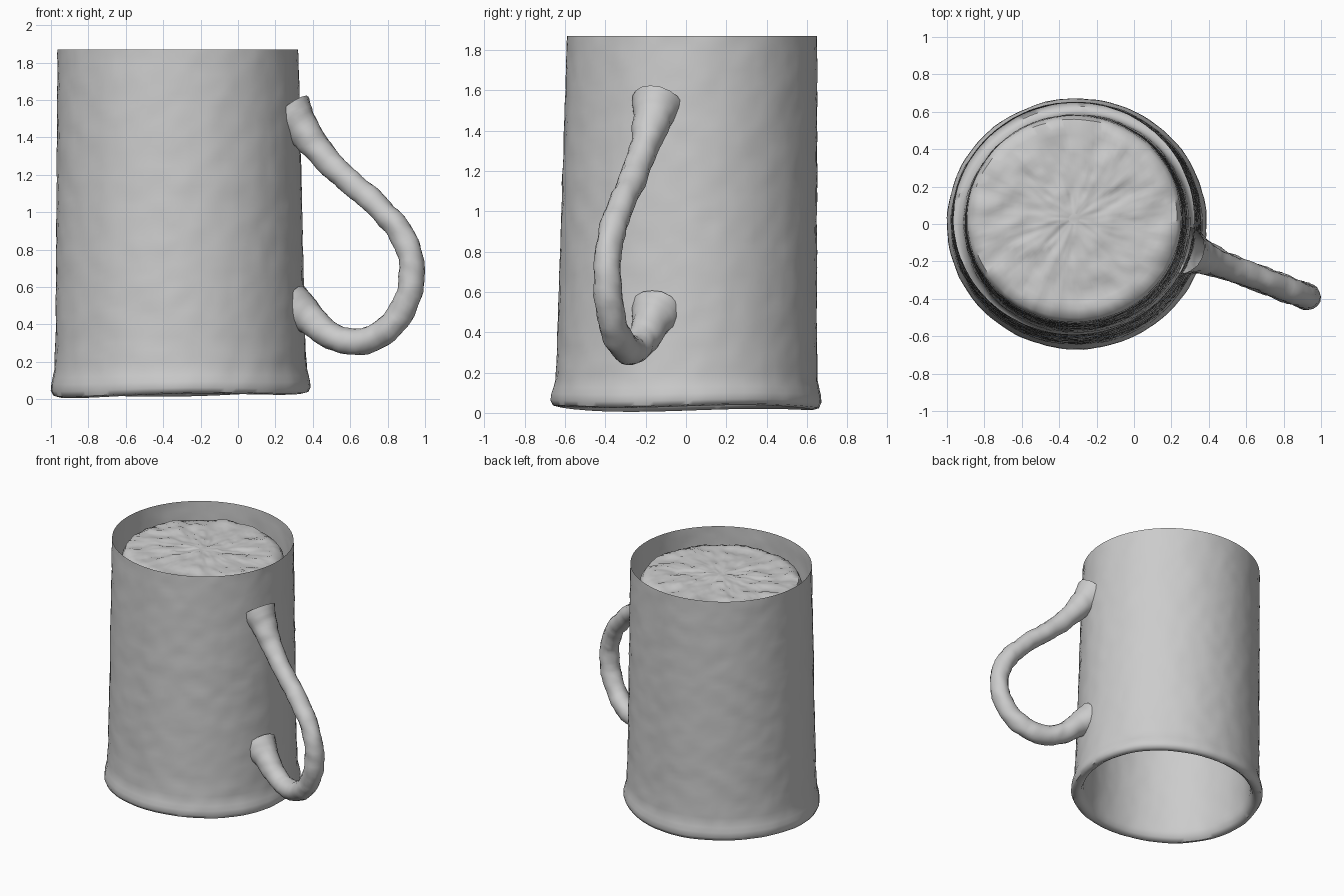
import bpy, bmesh, math
from mathutils import Vector, noise

if "Cube" in bpy.data.objects:
    bpy.data.objects.remove(bpy.data.objects["Cube"])


def jitter(co, amount, freq):
    """Irregular scanned-clay offset."""
    return amount * (noise.noise(co * freq) + 0.6 * noise.noise(co * freq * 2.7))


def smooth_object(ob, angle=50):
    bpy.ops.object.select_all(action='DESELECT')
    ob.select_set(True)
    bpy.context.view_layer.objects.active = ob
    bpy.ops.object.shade_smooth_by_angle(angle=math.radians(angle))


def resample(points, step):
    out = []
    for (r0, z0), (r1, z1) in zip(points, points[1:]):
        n = max(1, round(math.hypot(r1 - r0, z1 - z0) / step))
        out += [(r0 + (r1 - r0) * i / n, z0 + (z1 - z0) * i / n) for i in range(n)]
    return out + [points[-1]]


# Mug body: outer wall open at the top, rolled lower rim, inner wall, raised floor
profile = [(0.643, 1.87), (0.648, 1.6), (0.657, 1.0), (0.668, 0.3), (0.675, 0.16),
           (0.692, 0.09), (0.695, 0.055), (0.682, 0.03), (0.65, 0.022), (0.622, 0.04),
           (0.608, 0.08), (0.595, 0.3), (0.585, 1.0), (0.578, 1.65), (0.572, 1.73),
           (0.55, 1.77), (0.5, 1.785), (0.03, 1.79)]
SEGS = 128
bm = bmesh.new()
rings = []
for r, z in resample(profile, 0.035):
    ring = []
    for i in range(SEGS):
        a = 2 * math.pi * i / SEGS
        p = Vector((r * math.cos(a), r * 0.965 * math.sin(a), z))
        floor = z > 1.72 and r < 0.575
        d = 0 if z > 1.869 else jitter(p, 0.006, 9)
        if floor:
            p.z += jitter(p, 0.016, 11)
        p.x *= 1 + d
        p.y *= 1 + d
        # the lower rim is uneven and leans slightly
        low = max(0, 1 - z / 0.2)
        p.z += low * (0.012 * math.cos(a) + 0.008 * math.sin(3 * a))
        p += Vector((-0.305 - 0.009 * z, 0.016 * z, 0))
        ring.append(bm.verts.new(p))
    rings.append(ring)
for a, b in zip(rings, rings[1:]):
    for i in range(SEGS):
        j = (i + 1) % SEGS
        bm.faces.new((a[j], a[i], b[i], b[j]))
bm.faces.new(rings[-1])
bmesh.ops.recalc_face_normals(bm, faces=bm.faces)
me = bpy.data.meshes.new("mug_body")
bm.to_mesh(me)
bm.free()
body = bpy.data.objects.new("mug_body", me)
bpy.context.collection.objects.link(body)
smooth_object(body)

# Handle: one swept loop (x, z, radius) lying in a slanted vertical plane
path = [(0.27, 1.54, 0.13), (0.34, 1.45, 0.095), (0.44, 1.32, 0.072), (0.60, 1.16, 0.066),
        (0.77, 1.01, 0.066), (0.89, 0.85, 0.066), (0.93, 0.68, 0.068), (0.89, 0.50, 0.07),
        (0.78, 0.36, 0.072), (0.62, 0.31, 0.07), (0.48, 0.35, 0.073), (0.37, 0.44, 0.09),
        (0.28, 0.50, 0.13)]
cu = bpy.data.curves.new("handle_path", 'CURVE')
cu.dimensions = '3D'
cu.bevel_depth = 1.0
cu.bevel_resolution = 6
cu.resolution_u = 8
sp = cu.splines.new('BEZIER')
sp.bezier_points.add(len(path) - 1)
for bp, (x, z, r) in zip(sp.bezier_points, path):
    bp.co = (x, -0.19 - 0.38 * (x - 0.4), z)
    bp.radius = r
    bp.handle_left_type = bp.handle_right_type = 'AUTO'
tmp = bpy.data.objects.new("handle_path", cu)
bpy.context.collection.objects.link(tmp)
dg = bpy.context.evaluated_depsgraph_get()
mesh = bpy.data.meshes.new_from_object(tmp.evaluated_get(dg))
bpy.data.objects.remove(tmp)
mesh.name = "handle"
handle = bpy.data.objects.new("handle", mesh)
bpy.context.collection.objects.link(handle)
bm = bmesh.new()
bm.from_mesh(mesh)
bm.normal_update()
moves = [(v, v.normal * jitter(v.co, 0.008, 12)) for v in bm.verts]
for v, m in moves:
    v.co += m
# keep the flared ends inside the thickness of the wall
for v in bm.verts:
    dx, dy = v.co.x + 0.315, v.co.y - 0.012
    rad = math.hypot(dx, dy)
    if rad < 0.615:
        v.co.x = -0.315 + dx * 0.615 / rad
        v.co.y = 0.012 + dy * 0.615 / rad
bm.to_mesh(mesh)
bm.free()
smooth_object(handle)
